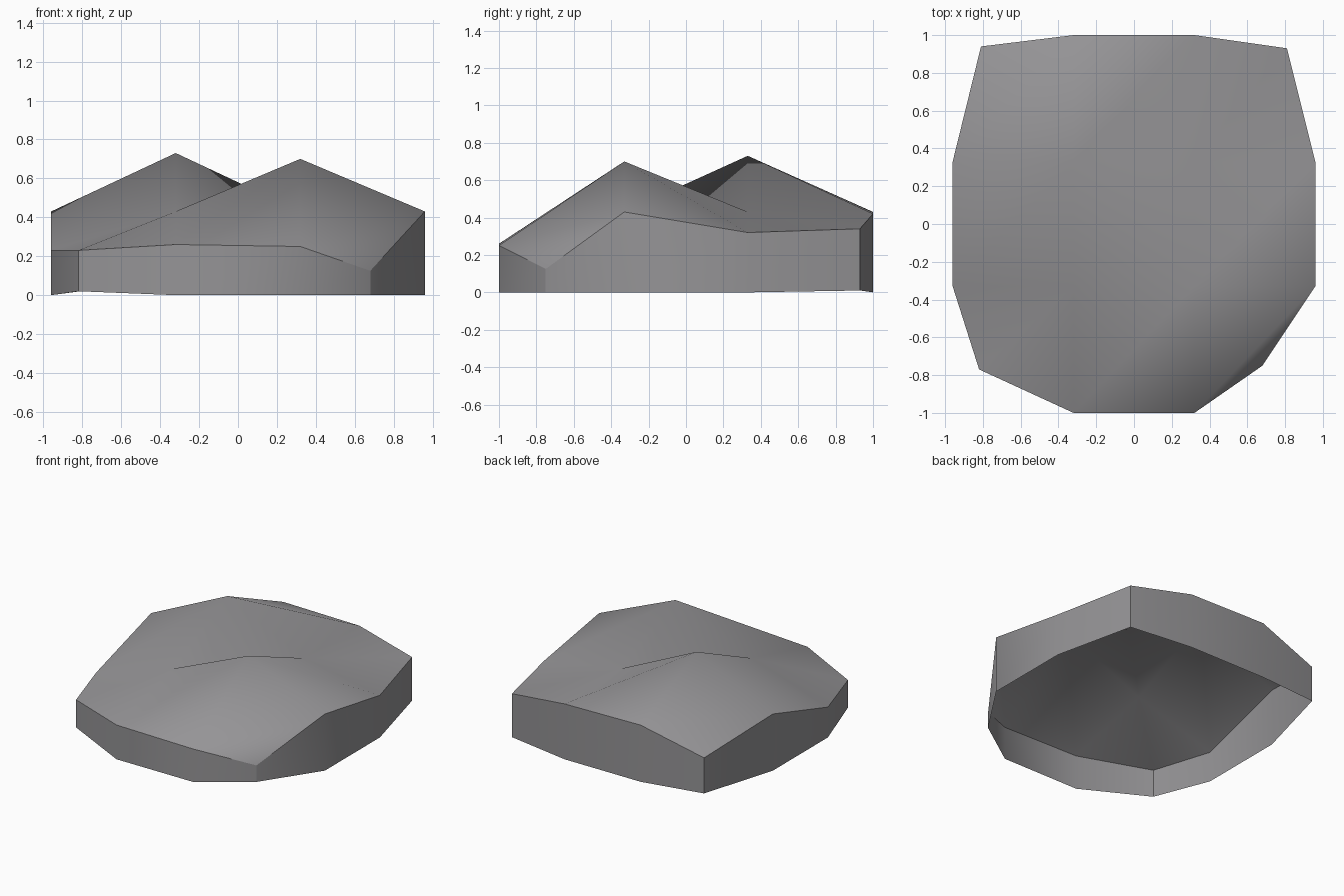
import bpy, bmesh

if "Cube" in bpy.data.objects:
    bpy.data.objects.remove(bpy.data.objects["Cube"])

grey = bpy.data.materials.new("stone grey")
grey.diffuse_color = (0.30, 0.295, 0.305, 1)
grey.use_nodes = True
grey.node_tree.nodes["Principled BSDF"].inputs["Base Color"].default_value = grey.diffuse_color

# 4 x 4 terrain grid, rows from front to back, each point is (x, y, z)
GRID = [
    [(-.82, -.77, .23), (-.32, -1, .26), (.32, -1, .25), (.68, -.75, .125)],
    [(-.96, -.33, .23), (-.32, -.33, .43), (.32, -.33, .70), (.96, -.33, .43)],
    [(-.96, .33, .43), (-.32, .33, .73), (.32, .33, .43), (.96, .33, .32)],
    [(-.81, .94, .29), (-.32, 1, .43), (.32, 1, .42), (.81, .93, .34)],
]
# bottom height of the corners whose wall does not quite reach the ground
LIFT = {GRID[0][0]: .02, GRID[3][0]: .02, GRID[3][3]: .01}


def finish(name, bm):
    for f in bm.faces:
        f.smooth = True
    mesh = bpy.data.meshes.new(name)
    bm.to_mesh(mesh)
    bm.free()
    mesh.materials.append(grey)
    bpy.context.collection.objects.link(bpy.data.objects.new(name, mesh))


# hilly top, every cell split along the same diagonal
bm = bmesh.new()
v = [[bm.verts.new(p) for p in row] for row in GRID]
for j in range(3):
    for i in range(3):
        a, b, c, d = v[j][i], v[j][i + 1], v[j + 1][i + 1], v[j + 1][i]
        bm.faces.new((a, b, c))
        bm.faces.new((a, c, d))
finish("hilly_top", bm)

# open-bottomed skirt: four strips, sharp at the corners
sides = {
    "front_wall": GRID[0],
    "right_wall": [row[3] for row in GRID],
    "back_wall": GRID[3][::-1],
    "left_wall": [row[0] for row in GRID][::-1],
}
for name, points in sides.items():
    bm = bmesh.new()
    top = [bm.verts.new(p) for p in points]
    low = [bm.verts.new((p[0], p[1], LIFT.get(p, 0))) for p in points]
    for i in range(3):
        bm.faces.new((low[i], low[i + 1], top[i + 1], top[i]))
    finish(name, bm)
